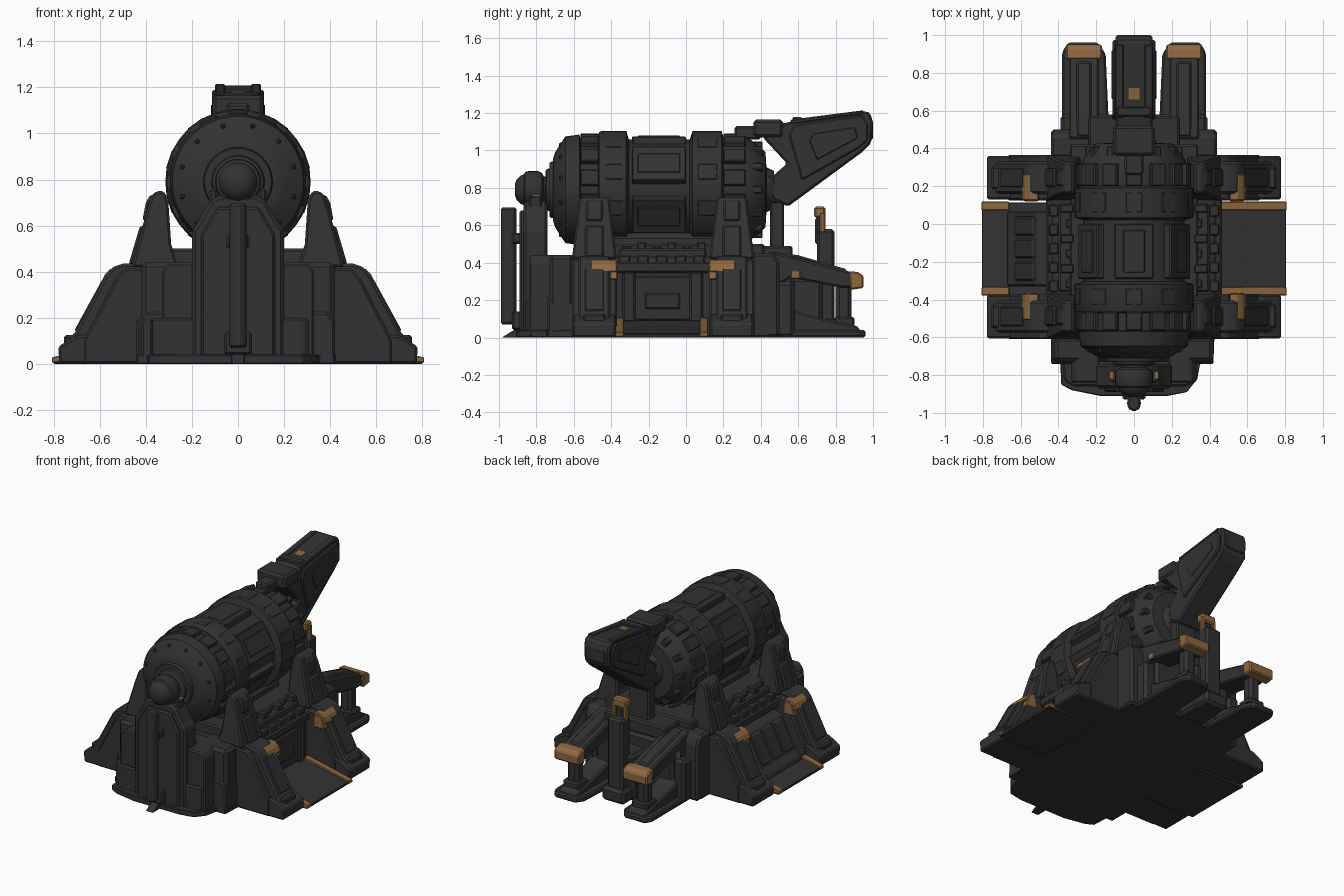
import bpy, bmesh, math
from mathutils import Matrix


def material(name, rgb):
    m = bpy.data.materials.new(name)
    m.diffuse_color = (*rgb, 1)
    return m


DARK = material("charcoal_metal", (0.032, 0.032, 0.033))
GOLD = material("worn_gold", (0.27, 0.14, 0.05))
CZ = 0.79  # height of the drum axis


def finish(name, bm, mat, bevel=0.0, smooth=False):
    bmesh.ops.recalc_face_normals(bm, faces=bm.faces)
    me = bpy.data.meshes.new(name)
    bm.to_mesh(me)
    bm.free()
    me.materials.append(mat)
    ob = bpy.data.objects.new(name, me)
    bpy.context.collection.objects.link(ob)
    if smooth:
        me.polygons.foreach_set("use_smooth", [True] * len(me.polygons))
        me.set_sharp_from_angle(angle=math.radians(30))
    if bevel:
        b = ob.modifiers.new("bevel", 'BEVEL')
        b.width, b.segments, b.limit_method = bevel, 1, 'ANGLE'
    return ob


def prism(name, pts, axis, a, b, mat=DARK, bevel=0.01, mirror=False, warp=None):
    """Extrude a 2D profile along x (points y,z), y (points x,z) or z (points x,y)."""
    bm = bmesh.new()
    for s in ((1, -1) if mirror else (1,)):
        def co(p, t):
            v = {'x': (t, p[0], p[1]), 'y': (p[0], t, p[1]), 'z': (p[0], p[1], t)}[axis]
            v = warp(*v) if warp else v
            return (v[0] * s, v[1], v[2])
        lo = [bm.verts.new(co(p, a)) for p in pts]
        hi = [bm.verts.new(co(p, b)) for p in pts]
        bm.faces.new(lo)
        bm.faces.new(hi)
        for i in range(len(pts)):
            j = (i + 1) % len(pts)
            bm.faces.new((lo[i], lo[j], hi[j], hi[i]))
    return finish(name, bm, mat, bevel)


def box(name, x0, x1, y0, y1, z0, z1, mat=DARK, bevel=0.01, mirror=False):
    return prism(name, [(x0, y0), (x1, y0), (x1, y1), (x0, y1)], 'z', z0, z1, mat, bevel, mirror)


def lathe(name, prof, seg=40):
    """Revolve (y, radius) points around the drum axis."""
    bm = bmesh.new()
    rings = [[bm.verts.new((r * math.cos(2 * math.pi * i / seg), y, CZ + r * math.sin(2 * math.pi * i / seg)))
              for i in range(seg)] for y, r in prof]
    for A, B in zip(rings, rings[1:]):
        for i in range(seg):
            j = (i + 1) % seg
            bm.faces.new((A[i], A[j], B[j], B[i]))
    bm.faces.new(rings[0])
    bm.faces.new(rings[-1])
    return finish(name, bm, DARK, smooth=True)


def ring_blocks(name, n, r, y0, y1, width, height, offset=0.0):
    """Blocks spaced evenly around the drum."""
    bm = bmesh.new()
    for i in range(n):
        m = (Matrix.Translation((0, (y0 + y1) / 2, CZ)) @ Matrix.Rotation(offset + 2 * math.pi * i / n, 4, 'Y')
             @ Matrix.Translation((0, 0, r)) @ Matrix.Diagonal((width, y1 - y0, height, 1)))
        bmesh.ops.create_cube(bm, size=1, matrix=m)
    return finish(name, bm, DARK, 0.006)


# Drum with raised bands
lathe("drum", [(-.71, .17), (-.70, .20), (-.645, .285), (-.57, .295), (-.565, .278), (-.47, .278), (-.465, .308),
               (-.45, .315), (-.32, .315), (-.305, .268), (.02, .268), (.035, .315), (.19, .315), (.20, .28),
               (.31, .28), (.345, .268), (.40, .228), (.425, .20), (.43, .12), (.47, .10)])
ring_blocks("drum_panels", 6, .262, -.29, .0, .21, .046)
ring_blocks("drum_panel_plates", 6, .283, -.26, -.03, .12, .012)
ring_blocks("front_band_blocks", 14, .283, -.565, -.465, .085, .038)
ring_blocks("rear_band_blocks", 14, .283, .20, .32, .085, .038)
ring_blocks("front_band_pads", 10, .304, -.43, -.34, .09, .022)
ring_blocks("rear_band_pads", 10, .304, .06, .17, .09, .022)
ring_blocks("cap_studs", 12, .25, -.68, -.65, .02, .02, math.pi / 12)
ring_blocks("rear_cap_ribs", 12, .233, .33, .41, .04, .05)

# Front axle hub
lathe("axle_flange", [(-.75, .10), (-.745, .11), (-.73, .115), (-.73, .145), (-.72, .15), (-.70, .15)])
lathe("axle_hub", [(-.915, .03), (-.905, .055), (-.885, .075), (-.865, .083), (-.86, .095), (-.84, .1),
                   (-.79, .1), (-.77, .09), (-.76, .07), (-.70, .07)], 28)

# Front pillar holding the hub, with side flanks
prism("front_pillar", [(-.2, 0), (.2, 0), (.2, .58), (.17, .62), (.12, .71), (.08, .73), (-.08, .73), (-.12, .71),
                       (-.17, .62), (-.2, .58)], 'y', -.87, -.74, bevel=.015)
prism("pillar_face", [(-.16, 0), (.16, 0), (.16, .56), (.09, .68), (-.09, .68), (-.16, .56)], 'y', -.89, -.86)
box("hub_clamp", .09, .125, -.84, -.77, .66, .76, mirror=True)
box("hub_clamp_pad", .11, .13, -.82, -.78, .755, .764, GOLD, 0, True)
prism("front_pipe", [(.037 * math.cos(t * math.pi / 6), -.948 + .044 * math.sin(t * math.pi / 6))
                     for t in range(12)], 'z', .07, .695, bevel=.015)
box("pipe_bracket", -.06, .06, -.93, -.88, .04, .14)
box("pipe_upper_bracket", -.05, .05, -.93, -.86, .5, .56)
prism("pipe_base", [(-.985, 0), (-.88, 0), (-.88, .04), (-.92, .04)], 'x', -.03, .03, bevel=.004)
prism("left_front_flank", [(0, -.86), (-.32, -.86), (-.37, -.83), (-.38, -.73), (-.44, -.72), (-.44, -.55), (0, -.55)],
      'z', 0, .20)
prism("right_front_flank", [(0, -.86), (.28, -.86), (.33, -.82), (.33, -.55), (0, -.55)], 'z', 0, .20)
prism("front_flank_upper", [(.18, 0), (.33, 0), (.33, .40), (.30, .44), (.18, .44)], 'y', -.84, -.55, mirror=True)
prism("flank_pod", [(.29, 0), (.42, 0), (.42, .18), (.39, .225), (.32, .225), (.29, .19)], 'y', -.74, -.6,
      mirror=True)
prism("front_skirt", [(-.18, -.91), (.18, -.91), (.28, -.89), (.335, -.82), (.35, -.74), (.42, -.74), (.43, -.5),
                      (-.44, -.5), (-.44, -.74), (-.39, -.74), (-.385, -.85), (-.33, -.88)], 'z', 0, .04, bevel=.005)

# Main housing and cradle deck
prism("housing", [(-.44, 0), (.44, 0), (.44, .40), (.41, .43), (-.41, .43), (-.44, .40)], 'y', -.61, .45)
box("front_shoulder", -.42, .42, -.73, -.6, 0, .44, bevel=.02)
box("cradle_deck", -.34, .34, -.56, .42, .40, .50)
box("cradle_saddle", -.20, .20, -.45, .2, .45, .56, bevel=.03)
box("deck_rail", .33, .40, -.36, .11, .42, .475, mirror=True)
for i in range(6):
    y = -.34 + i * .08
    box(f"deck_block_{i}", .32, .36 + .03 * (i % 2), y, y + .045, .44, .49 + .02 * (i % 2), bevel=.006, mirror=True)
box("side_ledge", .40, .465, -.40, .15, .345, .405, mirror=True)
for i in range(5):
    y = -.36 + i * .10
    box(f"ledge_tooth_{i}", .40, .45, y, y + .06, .39, .44, bevel=.006, mirror=True)

# Four sloped legs, each with foot, drum bracket and gold corner
for tag, yc, inner in (("front", -.49, 1), ("rear", .245, -1)):
    prism(f"{tag}_leg", [(.3, 0), (.74, 0), (.74, .10), (.705, .14), (.575, .385), (.545, .42), (.50, .435),
                         (.3, .435)], 'y', yc - .085, yc + .085, mirror=True, bevel=.012)
    prism(f"{tag}_leg_core", [(.3, 0), (.67, 0), (.67, .10), (.53, .37), (.49, .415), (.3, .415)],
          'y', yc - .12, yc + .12, mirror=True)
    prism(f"{tag}_foot", [(.45, 0), (.775, 0), (.78, .075), (.74, .10), (.69, .125), (.45, .125)],
          'y', yc - .115, yc + .115, mirror=True)
    box(f"{tag}_foot_bolt", .70, .755, yc - .06, yc + .06, .08, .125, mirror=True)
    prism(f"{tag}_leg_panel", [(.587, .37), (.71, .145), (.69, .135), (.567, .36)], 'y', yc - .05, yc + .05,
          mirror=True, bevel=.005)
    prism(f"{tag}_drum_bracket", [(.26, .42), (.46, .42), (.395, .67), (.375, .73), (.355, .75), (.32, .75),
                                  (.302, .70), (.29, .52)], 'y', -.12, .12, mirror=True,
          warp=lambda x, y, z: (x, yc + y * (1 - 1.0 * (z - .42)), z))
    prism(f"{tag}_bracket_cap", [(.36, .62), (.415, .62), (.40, .70), (.38, .735), (.36, .735)], 'y',
          yc - .045, yc + .045, mirror=True)
    prism(f"{tag}_bracket_web", [(.37, .43), (.475, .43), (.425, .60), (.37, .60)], 'y', yc - .05, yc + .05,
          mirror=True)
    prism(f"{tag}_gold_corner", [(.505, .35), (.594, .35), (.577, .39), (.55, .415), (.505, .415)], 'y',
          yc - .02 * inner, yc + .122 * inner, GOLD, .006, True)
    prism(f"{tag}_gold_drop", [(.505, .31), (.585, .31), (.565, .40), (.505, .40)], 'y',
          yc + .07 * inner, yc + .125 * inner, GOLD, .006, True)

# Side ramps with gold edges; the left one has a sloped panel housing
prism("ramp", [(.43, 0), (.80, 0), (.805, .02), (.46, .09), (.43, .09)], 'y', -.375, .115, mirror=True, bevel=.004)
for tag, y in (("front", -.378), ("rear", .073)):
    prism(f"{tag}_ramp_edge_right", [(.46, .02), (.808, .005), (.808, .028), (.46, .105)], 'y', y, y + .045,
          GOLD, .004)
    prism(f"{tag}_ramp_edge_left", [(-.66, .02), (-.808, .005), (-.808, .028), (-.66, .065)], 'y', y, y + .045,
          GOLD, .004)
prism("left_panel_housing", [(-.42, 0), (-.67, 0), (-.67, .07), (-.63, .11), (-.52, .33), (-.42, .36)],
      'y', -.33, .07)
for i in range(3):
    y = -.30 + i * .12
    prism(f"left_panel_{i}", [(-.60, .13), (-.635, .13), (-.54, .32), (-.50, .32)], 'y', y, y + .1, bevel=.008)
box("right_wall_panel", .42, .452, -.32, .07, .09, .33)
box("right_wall_center", .44, .46, -.22, -.03, .15, .24)
for i in range(2):
    box(f"right_wall_post_{i}", .43, .465, -.34 + i * .36, -.27 + i * .36, .08, .35)

# Rear housing
prism("rear_housing", [(.35, 0), (.50, 0), (.50, .40), (.47, .45), (.35, .45)], 'x', -.44, .44, bevel=.015)
box("rear_block", -.30, .30, .40, .58, 0, .40, bevel=.02)
box("rear_deck", -.24, .24, .36, .57, .40, .49)
box("rear_pod", .30, .39, .44, .58, 0, .30, bevel=.02, mirror=True)

# Two rear outriggers
prism("outrigger_foot", [(.13, .45), (.38, .45), (.38, .91), (.35, .96), (.19, .96), (.15, .90)], 'z', 0, .04,
      mirror=True)
prism("outrigger_sole", [(.5, .03), (.94, .03), (.91, .065), (.80, .085), (.62, .13), (.5, .18)], 'x', .19, .34,
      mirror=True)
box("outrigger_column", .225, .31, .80, .885, .04, .30, bevel=.02, mirror=True)
box("outrigger_collar", .205, .33, .79, .90, .06, .11, mirror=True)
prism("outrigger_beam", [(.45, .46), (.60, .425), (.90, .345), (.90, .27), (.84, .265), (.56, .32), (.45, .25)],
      'x', .185, .345, mirror=True)
prism("outrigger_ridge", [(.46, .46), (.60, .44), (.86, .365), (.86, .33), (.46, .40)], 'x', .225, .305,
      mirror=True)
prism("outrigger_gold_cap", [(.87, .355), (.92, .35), (.95, .33), (.95, .265), (.88, .255)], 'x', .17, .36, GOLD,
      .008, True)
box("outrigger_gold_tab", .335, .352, .56, .61, .315, .36, GOLD, .004, True)

# Rear centre body, post and gold arch
box("rear_center_body", -.10, .10, .55, .73, 0, .32, bevel=.02)
box("rear_post", -.06, .06, .70, .795, 0, .58, bevel=.015)
box("rear_post_base", -.09, .09, .58, .82, 0, .10, bevel=.02)
box("gold_arch_top", -.055, .055, .685, .745, .64, .70, GOLD)
box("gold_arch_side", .03, .058, .715, .745, .50, .67, GOLD, .006, True)
box("arch_core", -.03, .03, .69, .74, .5, .64)

# Loading chute behind the drum
prism("chute", [(.46, .86), (.54, .93), (.41, 1.07), (.42, 1.12), (.56, 1.155), (.965, 1.21), (.985, 1.20), (1.0, 1.15),
                (.99, 1.04), (.94, .99), (.60, .74), (.545, .70), (.46, .74)], 'x', -.098, .098, bevel=.012)
prism("chute_side_frame", [(.55, 1.08), (.58, 1.14), (.94, 1.19), (.975, 1.14), (.97, 1.05), (.92, 1.01), (.62, .84)],
      'x', .09, .113, mirror=True, bevel=.008)
prism("chute_side_plate", [(.66, 1.05), (.68, 1.09), (.90, 1.125), (.92, 1.07), (.87, 1.04), (.70, .95)],
      'x', .11, .118, mirror=True, bevel=.004)
prism("chute_top_rail", [(.56, 1.14), (.95, 1.195), (.95, 1.215), (.56, 1.165)], 'x', .055, .10, mirror=True,
      bevel=.006)
prism("chute_gold_plate", [(.66, 1.16), (.72, 1.168), (.72, 1.184), (.66, 1.176)], 'x', -.03, .03, GOLD, 0)
box("chute_front_bar", -.09, .09, .57, .62, 1.13, 1.178, bevel=.006)
box("chute_rear_panel", -.07, .07, .985, 1.0, 1.06, 1.15, bevel=.005)
box("chute_column", -.08, .08, .45, .525, .44, .80)
box("chute_hinge", -.11, .11, .36, .52, 1.07, 1.165, bevel=.015)
box("chute_latch", -.05, .05, .26, .40, 1.06, 1.13)
box("chute_neck", -.09, .09, .40, .50, .72, .87)
